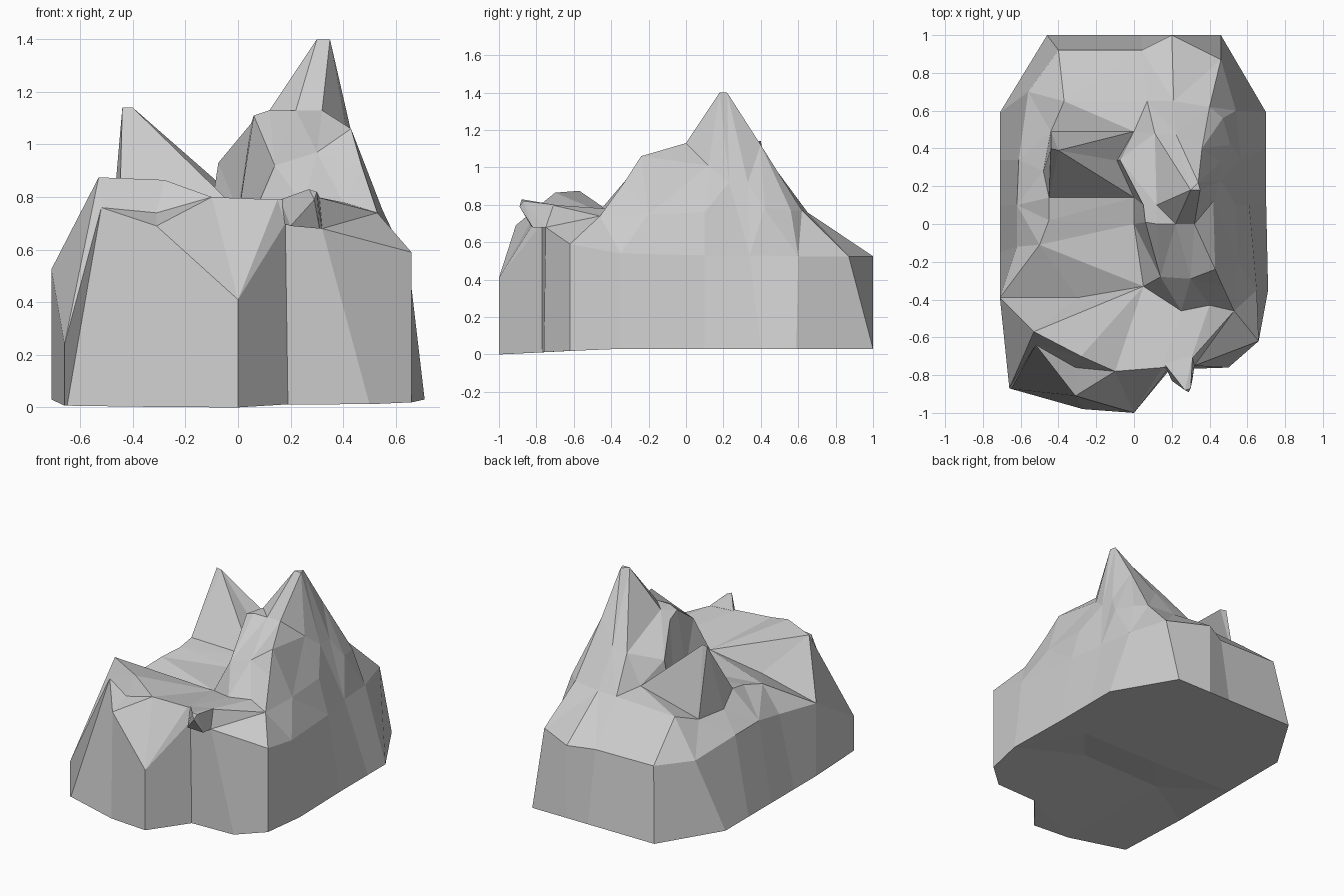
import bpy, bmesh
from mathutils import Vector
from mathutils.geometry import delaunay_2d_cdt


def make_object(name, bm):
    bmesh.ops.recalc_face_normals(bm, faces=bm.faces)
    mesh = bpy.data.meshes.new(name)
    bm.to_mesh(mesh)
    bm.free()
    obj = bpy.data.objects.new(name, mesh)
    bpy.context.collection.objects.link(obj)
    return obj


def creased_surface(bm, outline, creases):
    """Triangulate an outline with crease lines inside it; return the outline verts."""
    points = list(outline)
    edges = [(i, (i + 1) % len(outline)) for i in range(len(outline))]
    for line in creases:
        points += [p for p in line if p not in points]
        edges += [(points.index(a), points.index(b)) for a, b in zip(line, line[1:])]
    flat = [Vector(p[:2]) for p in points]
    coords, _, tris, origin, _, _ = delaunay_2d_cdt(flat, edges, [], 1, 1e-5)
    verts, found = [], {}
    for co, src in zip(coords, origin):
        if src:
            z = points[src[0]][2]
        else:  # two creases crossed: average the nearest heights
            near = sorted(points, key=lambda p: (Vector(p[:2]) - co).length)[:2]
            z = sum(p[2] for p in near) / 2
        verts.append(bm.verts.new((co.x, co.y, z)))
        for s in src:
            found[s] = verts[-1]
    for t in tris:
        bm.faces.new([verts[i] for i in t])
    return [found[i] for i in range(len(outline))]


# Footprint and shoulder line, paired point by point (counter-clockwise)
footprint = [
    (0, -1), (.19, -.77), (.50, -.76), (.66, -.62), (.71, -.35), (.70, .10),
    (.70, .40), (.70, .59), (.46, 1), (.20, 1), (.04, 1), (-.46, 1),
    (-.71, .59), (-.71, .34), (-.71, .10), (-.71, -.15), (-.71, -.39),
    (-.66, -.87), (-.65, -.873), (-.27, -.98)]
shoulder = [
    (0, -1, .41), (.18, -.77, .70), (.32, -.75, .68), (.66, -.62, .59),
    (.65, -.35, .54), (.61, .10, .53), (.565, .34, .53), (.54, .60, .525),
    (.46, .87, .525), (.20, 1, .525), (.04, .92, .51), (-.40, .92, .515),
    (-.56, .70, .51), (-.61, .34, .56), (-.62, .10, .57), (-.62, -.12, .53),
    (-.71, -.39, .525), (-.66, -.87, .24), (-.52, -.64, .76), (-.31, -.91, .69)]

# Crease lines over the top of the rock
back_shelf = [(-.37, .65, .74), (.07, .65, .76), (.21, .65, .76), (.40, .62, .77)]
left_rim = [(0, .49, .79), (-.44, .49, .68), (-.48, .28, .68), (-.45, .14, .76),
            (-.45, .02, .74), (-.50, -.11, .71), (.05, -.33, .71)]
left_peak = [(0, .49, .79), (-.40, .39, 1.14), (0, .14, .75)]
left_peak_side = [(-.40, .39, 1.14), (-.44, .40, 1.14), (-.45, .14, .76), (0, .14, .75)]
ridge_foot = [(0, .49, .79), (-.09, .335, .83), (0, .14, .75), (0, 0, .72),
              (.05, -.33, .71), (.25, -.46, .77), (.40, -.43, .78), (.53, -.46, .74)]
main_peak = [(.30, .18, 1.4), (.35, .18, 1.4), (.34, .22, 1.4), (.36, .40, 1.12),
             (.40, .62, .77)]
peak_west = [(.36, .40, 1.12), (.22, .48, .99), (.11, .48, .98), (-.075, .34, .93),
             (.05, .10, 1.08), (.06, .01, 1.11)]
north_flutes = [(.11, .48, .98), (.30, .18, 1.4), (.12, .10, 1.13), (.12, 0, 1.13)]
north_rib = [(.07, .65, .76), (.22, .48, .99), (.34, .22, 1.4)]
crest = [(.06, .01, 1.11), (.12, 0, 1.13), (.22, 0, 1.13), (.32, 0, 1.13),
         (.43, -.24, 1.06), (.47, -.33, .92), (.53, -.46, .74), (.66, -.62, .59)]
peak_front = [(.22, 0, 1.13), (.30, .18, 1.4), (.32, 0, 1.13), (.35, .18, 1.4)]
ridge_front = [(0, 0, .72), (.06, .01, 1.11), (.14, -.28, .92), (.30, -.29, .97),
               (.43, -.24, 1.06)]
peak_east = [(.43, -.24, 1.06), (.42, .12, 1.01), (.46, .23, .92), (.46, .33, .92),
             (.36, .40, 1.12)]
peak_east_rib = [(.35, .18, 1.4), (.42, .12, 1.01), (.54, .10, .76)]
east_notch = [(.46, .23, .92), (.565, .34, .53), (.51, .42, .78), (.46, .33, .92)]
east_bench = [(.53, -.46, .74), (.55, -.20, .75), (.54, .10, .76), (.565, .34, .53)]
east_shelf = [(.36, .40, 1.12), (.51, .42, .78), (.47, .56, .77), (.40, .62, .77)]
plateau_back = [(-.71, -.39, .525), (-.30, -.39, .62), (.05, -.33, .71)]
plateau_rim = [(-.71, -.39, .525), (-.53, -.57, .875), (-.28, -.70, .865),
               (-.10, -.78, .80), (.15, -.76, .79), (.30, -.72, .80)]
plateau_fold = [(.05, -.33, .71), (-.28, -.70, .865), (-.31, -.76, .74),
                (-.31, -.91, .69)]
plateau_edge = [(.05, -.33, .71), (-.53, -.57, .875), (-.52, -.64, .76),
                (-.31, -.76, .74), (-.10, -.78, .80), (-.31, -.91, .69)]
creases = [back_shelf, left_rim, left_peak, left_peak_side, ridge_foot, main_peak,
           peak_west, north_flutes, north_rib, crest, peak_front, ridge_front,
           peak_east, peak_east_rib, east_notch, east_bench, east_shelf,
           plateau_back, plateau_rim, plateau_fold, plateau_edge]

# Shallow folds in the underside
under_folds = [[(.71, -.35, .03), (.48, .08, .03), (-.10, .08, .03), (-.71, .10, .03)],
               [(.71, -.35, .03), (.25, -.19, .07), (-.35, -.19, .06), (-.71, -.15, .03)]]

# Rock body: top surface, underside and side walls
bm = bmesh.new()
rim = creased_surface(bm, shoulder, creases)
base = creased_surface(
    bm, [(x, y, min(.03, round(.05 * (1 + y), 4))) for x, y in footprint], under_folds)
for i in range(len(base)):
    j = (i + 1) % len(base)
    bm.faces.new((base[i], base[j], rim[j], rim[i]))
make_object("mountain_body", bm)

# Small rock spur overhanging the front wall
bm = bmesh.new()
for p in [(.17, -.75, .70), (.32, -.75, .68), (.31, -.70, .80), (.16, -.74, .79),
          (.20, -.83, .69), (.31, -.82, .68), (.27, -.88, .83), (.30, -.87, .82),
          (.29, -.89, .79)]:
    bm.verts.new(p)
bmesh.ops.convex_hull(bm, input=bm.verts)
make_object("front_spur", bm)
